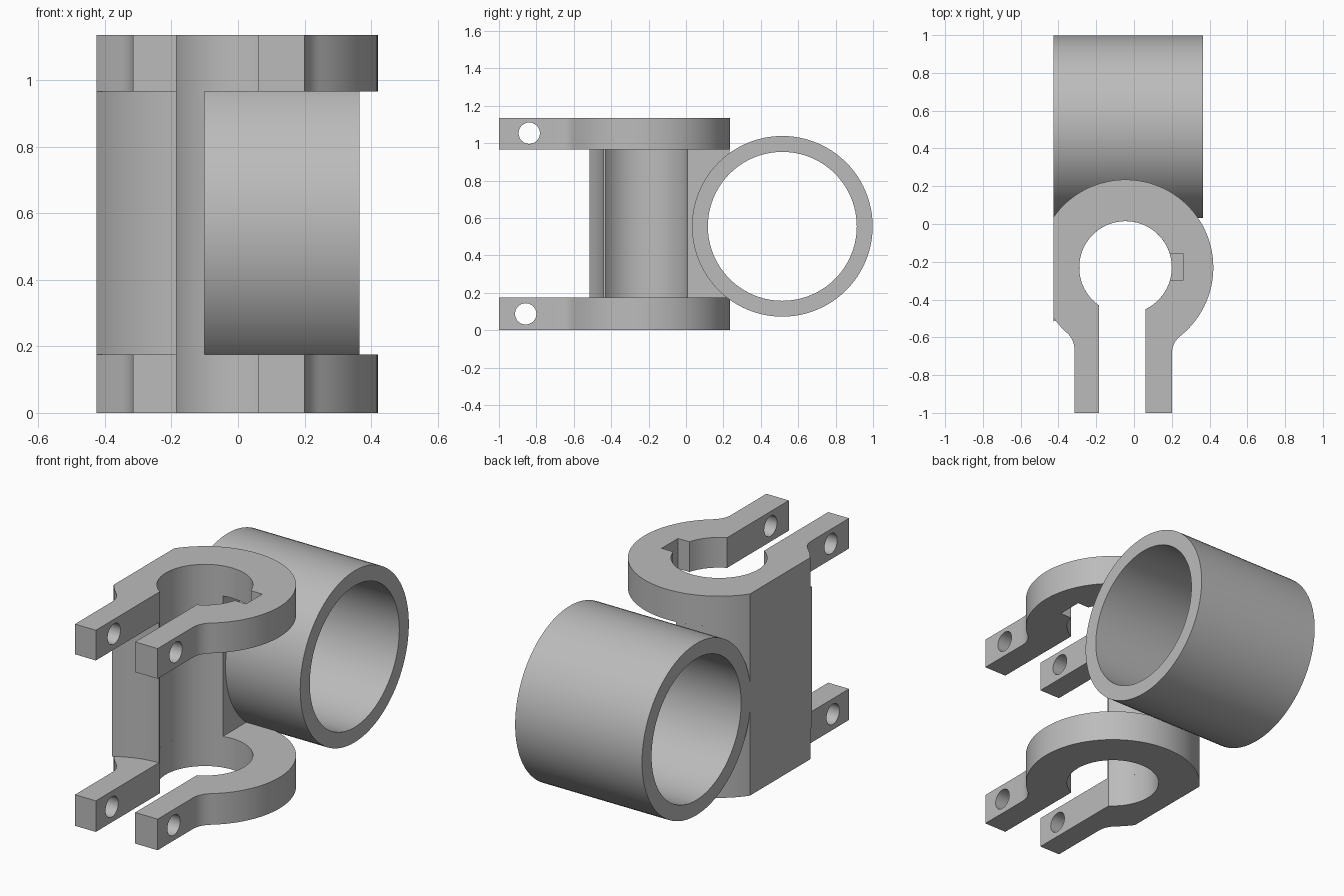
import bpy
import bmesh
from math import pi, sin, cos, sqrt, atan2, acos, asin

cube = bpy.data.objects.get("Cube")
if cube:
    bpy.data.objects.remove(cube, do_unlink=True)

grey = bpy.data.materials.new("plain grey")
grey.use_nodes = True
colour = (0.5, 0.5, 0.5, 1)
grey.diffuse_color = colour
grey.node_tree.nodes["Principled BSDF"].inputs["Base Color"].default_value = colour

# Main dimensions
CX, CY = -0.045, -0.23            # clamp axis
OUTER, INNER, FILLET = 0.465, 0.245, 0.12
LEFT = -0.425                     # flat side
SLOT = (-0.185, 0.06)             # gap between the arms
ARM = (-0.315, 0.2)               # outer sides of the arms
LOW, HIGH, TOP = 0.175, 0.965, 1.135
TUBE_Y, TUBE_Z = 0.515, 0.555


def arc(x, y, r, a, b, n):
    return [(x + r * cos(a + (b - a) * i / n), y + r * sin(a + (b - a) * i / n))
            for i in range(n + 1)]


def finish(name, bm):
    bmesh.ops.recalc_face_normals(bm, faces=bm.faces)
    mesh = bpy.data.meshes.new(name)
    bm.to_mesh(mesh)
    bm.free()
    mesh.materials.append(grey)
    obj = bpy.data.objects.new(name, mesh)
    bpy.context.collection.objects.link(obj)
    return obj


def extrude(name, outline, z0, z1):
    bm = bmesh.new()
    face = bm.faces.new([bm.verts.new((x, y, z0)) for x, y in outline])
    new = bmesh.ops.extrude_face_region(bm, geom=[face])["geom"]
    bmesh.ops.translate(bm, vec=(0, 0, z1 - z0),
                        verts=[v for v in new if isinstance(v, bmesh.types.BMVert)])
    return finish(name, bm)


def rod(name, y, z, r, x0, x1, n):
    """Solid cylinder along x."""
    bm = bmesh.new()
    face = bm.faces.new([bm.verts.new((x0, a, b)) for a, b in arc(y, z, r, 0, 2 * pi, n)[:-1]])
    new = bmesh.ops.extrude_face_region(bm, geom=[face])["geom"]
    bmesh.ops.translate(bm, vec=(x1 - x0, 0, 0),
                        verts=[v for v in new if isinstance(v, bmesh.types.BMVert)])
    return finish(name, bm)


def cut(obj, cutter):
    mod = obj.modifiers.new("cut", "BOOLEAN")
    mod.operation, mod.solver, mod.object = "DIFFERENCE", "EXACT", cutter
    cutter.hide_render = True
    cutter.hide_set(True)


def fillet(side):
    """Curve from an arm's outer side to the round body, and the angle where it lands."""
    sign = 1 if side > CX else -1
    fx = side + sign * FILLET
    fy = CY - sqrt((OUTER + FILLET) ** 2 - (fx - CX) ** 2)
    start = pi if sign > 0 else 0
    end = atan2(CY - fy, CX - fx)
    return arc(fx, fy, FILLET, start, end, 8), atan2(fy - CY, fx - CX)


def clamp_outline(keyway):
    right, a_right = fillet(ARM[1])
    left, a_left = fillet(ARM[0])
    flat = acos((LEFT - CX) / OUTER)
    pts = [(SLOT[1], -1), (ARM[1], -1)] + right
    pts += arc(CX, CY, OUTER, a_right, flat, 56)[1:]
    pts += arc(CX, CY, OUTER, -flat, a_left, 6)[:-1]
    pts += left[::-1] + [(ARM[0], -1), (SLOT[0], -1)]
    # Bore, clockwise from the left slot wall to the right one
    begin = 2 * pi - acos((SLOT[0] - CX) / INNER)
    end = -acos((SLOT[1] - CX) / INNER)
    if keyway:
        y0, y1 = -0.30, -0.155
        up, down = asin((y1 - CY) / INNER), asin((y0 - CY) / INNER)
        pts += arc(CX, CY, INNER, begin, up, 40)
        pts += [(0.26, y1), (0.26, y0)]
        pts += arc(CX, CY, INNER, down, end, 8)
    else:
        pts += arc(CX, CY, INNER, begin, end, 52)
    return pts


def column_outline():
    edge = -0.1
    outer_edge, flat = acos((edge - CX) / OUTER), acos((LEFT - CX) / OUTER)
    begin, end = acos((edge - CX) / INNER), 2 * pi - acos((SLOT[0] - CX) / INNER)
    pts = arc(CX, CY, OUTER, outer_edge, flat, 14)
    # Hollow front face between the flat side and the bore
    r = 0.42
    pts += arc(SLOT[0], -0.44 - r, r, pi / 2 + asin((SLOT[0] - LEFT) / r), pi / 2, 10)
    return pts + arc(CX, CY, INNER, begin, end, 30)[::-1]


# Clamps and the column joining them
upper = extrude("upper_clamp", clamp_outline(True), HIGH, TOP)
lower = extrude("lower_clamp", clamp_outline(False), 0, LOW)
column = extrude("column", column_outline(), LOW, HIGH)

# Bolt holes through both arms
cut(upper, rod("upper_bolt_cutter", -0.838, 1.053, 0.057, -0.6, 0.6, 32))
cut(lower, rod("lower_bolt_cutter", -0.857, 0.087, 0.057, -0.6, 0.6, 32))

# Cross tube, its bore also clearing the column
tube = rod("cross_tube", TUBE_Y, TUBE_Z, 0.483, LEFT, 0.365, 96)
bore = rod("tube_bore_cutter", TUBE_Y, TUBE_Z, 0.398, -0.6, 0.6, 96)
cut(tube, bore)
cut(column, bore)

# Apply the cuts, then shade smooth with sharp edges kept
for obj in (upper, lower, column, tube):
    bpy.ops.object.select_all(action="DESELECT")
    obj.select_set(True)
    bpy.context.view_layer.objects.active = obj
    for mod in list(obj.modifiers):
        bpy.ops.object.modifier_apply(modifier=mod.name)
    bpy.ops.object.shade_smooth_by_angle(angle=pi / 6)

for obj in list(bpy.data.objects):
    if obj.name.endswith("_cutter"):
        bpy.data.objects.remove(obj, do_unlink=True)
